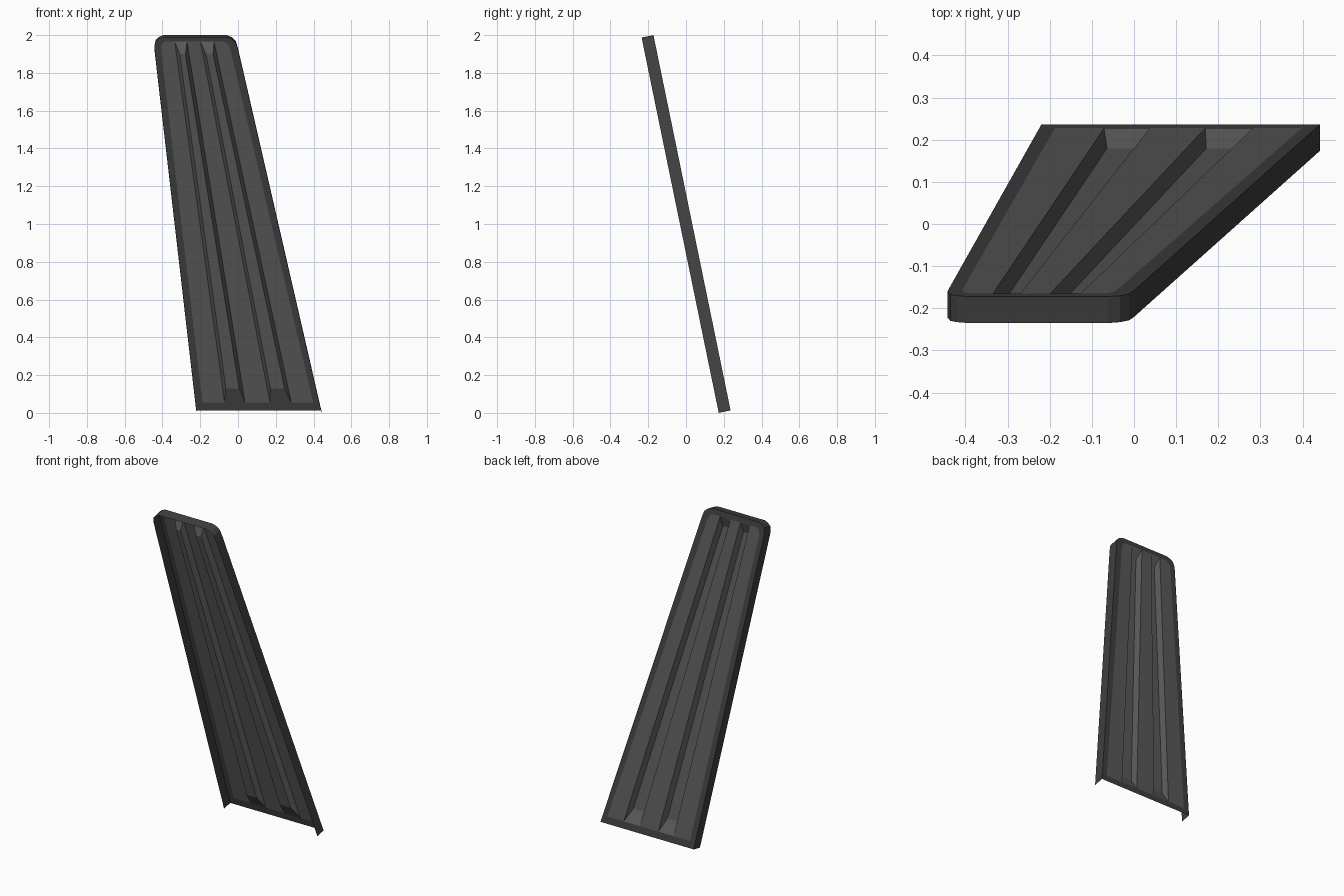
import bpy, bmesh
from mathutils import Vector

if "Cube" in bpy.data.objects:
    bpy.data.objects.remove(bpy.data.objects["Cube"])

SLOPE = 0.2055
NORMAL = Vector((0, 1, SLOPE)).normalized()
THICK, DEPTH, INSET = 0.064, 0.032, 0.018


def on_plane(x, z, depth=0.0):
    """Point on the leaning back plane, pushed forward by depth."""
    return Vector((x, 0.236 - SLOPE * (z - 0.013), z)) - NORMAL * depth


def material(name, v):
    m = bpy.data.materials.new(name)
    m.diffuse_color = (v, v, v, 1)
    m.use_nodes = True
    m.node_tree.nodes["Principled BSDF"].inputs["Base Color"].default_value = m.diffuse_color
    return m


def make(name, polys, mat):
    bm = bmesh.new()
    for poly in polys:
        bm.faces.new([bm.verts.new(p) for p in poly])
    bmesh.ops.remove_doubles(bm, verts=bm.verts, dist=0.0005)
    bmesh.ops.recalc_face_normals(bm, faces=bm.faces)
    big = max(bm.faces, key=lambda f: f.calc_area() * abs(f.normal.dot(NORMAL)))
    if big.normal.dot(NORMAL) < 0:
        bmesh.ops.reverse_faces(bm, faces=bm.faces)
    me = bpy.data.meshes.new(name)
    bm.to_mesh(me)
    bm.free()
    me.materials.append(mat)
    ob = bpy.data.objects.new(name, me)
    bpy.context.collection.objects.link(ob)


# outlines (x, z): bottom left, rounded top corners, bottom right
outer = [(-0.22, 0.013), (-0.443, 1.94), (-0.436, 1.975), (-0.42, 1.99), (-0.395, 2.0),
         (-0.06, 2.0), (-0.033, 1.99), (-0.012, 1.97), (0.0, 1.93), (0.441, 0.013)]
Z0, Z1 = 0.055, 1.966
inner = [(-0.188, Z0), (-0.408, 1.925), (-0.405, 1.945), (-0.396, 1.96), (-0.38, Z1),
         (-0.08, Z1), (-0.062, 1.96), (-0.048, 1.945), (-0.038, 1.915), (0.398, Z0)]

# frame: flat rim plus side and top walls, open at the bottom
n = len(outer)
frame = []
for i in range(n):
    j = (i + 1) % n
    frame.append([on_plane(*outer[i]), on_plane(*outer[j]), on_plane(*inner[j]), on_plane(*inner[i])])
    if j:
        frame.append([on_plane(*outer[i]), on_plane(*outer[j]),
                      on_plane(*outer[j], THICK), on_plane(*outer[i], THICK)])
make("frame", frame, material("dark_frame", 0.05))

# grooves: left/right x at the bottom, then at the top
grooves = [(-0.071, 0.037, -0.335, -0.27), (0.169, 0.282, -0.199, -0.127)]


def groove(bl, br, tl, tr):
    def x_at(a, b, z):
        return a + (b - a) * (z - Z0) / (Z1 - Z0)
    top = [on_plane(bl, Z0), on_plane(br, Z0), on_plane(tr, Z1), on_plane(tl, Z1)]
    za, zb = Z0 + 0.08, Z1 - 0.06
    low = [on_plane(x_at(bl, tl, z) + INSET, z, DEPTH) if s else
           on_plane(x_at(br, tr, z) - INSET, z, DEPTH)
           for s, z in ((1, za), (0, za), (0, zb), (1, zb))]
    return [low] + [[top[i], top[(i + 1) % 4], low[(i + 1) % 4], low[i]] for i in range(4)]


# panel: three flat strips separated by the two grooves
g, h = grooves
strips = [inner[:5] + [(g[2], Z1), (g[0], Z0)],
          [(g[1], Z0), (g[3], Z1), (h[2], Z1), (h[0], Z0)],
          [(h[1], Z0), (h[3], Z1)] + inner[5:]]
panel = [[on_plane(*p) for p in s] for s in strips]
for gr in grooves:
    panel += groove(*gr)
make("grooved_panel", panel, material("grey_panel", 0.1))
